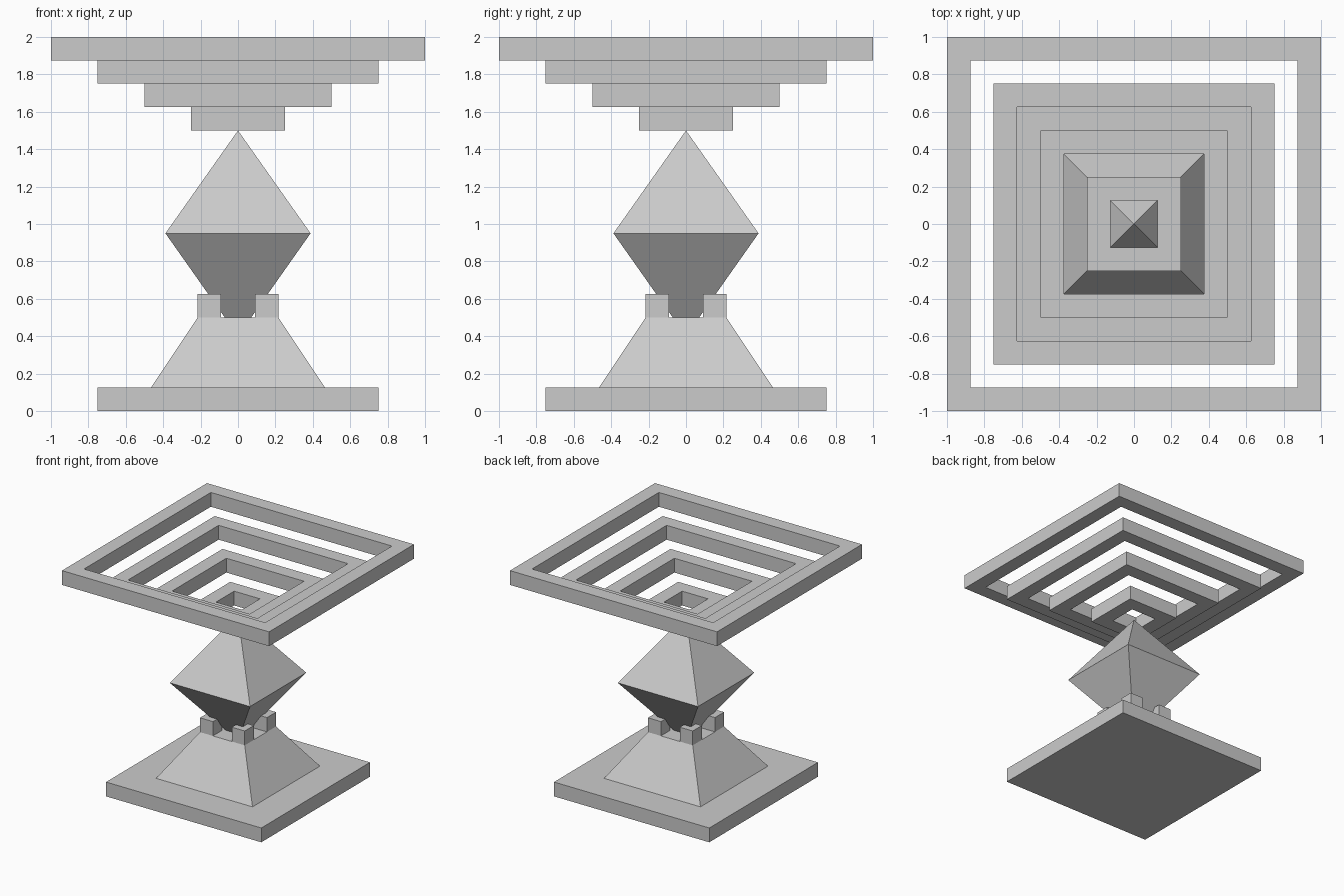
import bpy, bmesh

if "Cube" in bpy.data.objects:
    bpy.data.objects.remove(bpy.data.objects["Cube"])

def obj_from_bm(name, bm):
    bmesh.ops.recalc_face_normals(bm, faces=bm.faces)
    me = bpy.data.meshes.new(name)
    bm.to_mesh(me)
    bm.free()
    ob = bpy.data.objects.new(name, me)
    bpy.context.collection.objects.link(ob)
    return ob

def square_loft(name, profile, closed=False, centre=(0, 0)):
    """Sweep a (half_width, z) profile around a square; zero width makes a point."""
    bm = bmesh.new()
    loops = []
    for h, z in profile:
        corners = [(0, 0)] if h == 0 else [(-h, -h), (h, -h), (h, h), (-h, h)]
        loops.append([bm.verts.new((centre[0] + x, centre[1] + y, z)) for x, y in corners])
    pairs = list(zip(loops, loops[1:]))
    if closed:
        pairs.append((loops[-1], loops[0]))
    for a, b in pairs:
        for i in range(4):
            j = (i + 1) % 4
            quad = [a[i % len(a)], a[j % len(a)], b[j % len(b)], b[i % len(b)]]
            bm.faces.new(list(dict.fromkeys(quad)))
    if not closed:
        for end in (loops[0], loops[-1]):
            if len(end) == 4:
                bm.faces.new(end)
    return obj_from_bm(name, bm)

STEP = 0.125

# Base slab and sloped pedestal
square_loft("base_slab", [(0.75, 0), (0.75, STEP)])
square_loft("pedestal", [(0.466, STEP), (0.216, 0.5)])

# Four corner blocks gripping the crystal
for sx in (-1, 1):
    for sy in (-1, 1):
        square_loft("corner_block", [(STEP / 2, 0.5), (STEP / 2, 0.625)],
                    centre=(sx * 0.1535, sy * 0.1535))

# Double-pyramid crystal, lower tip sunk in the pedestal
square_loft("crystal", [(0, 0.4), (0.388, 0.95), (0, 1.5)])

# Four stepped square rings widening upward
for i in range(4):
    outer = 0.25 * (i + 1)
    inner = outer - STEP
    z0 = 1.5 + STEP * i
    z1 = z0 + STEP
    square_loft(f"ring_{i + 1}", [(outer, z0), (outer, z1), (inner, z1), (inner, z0)], closed=True)
